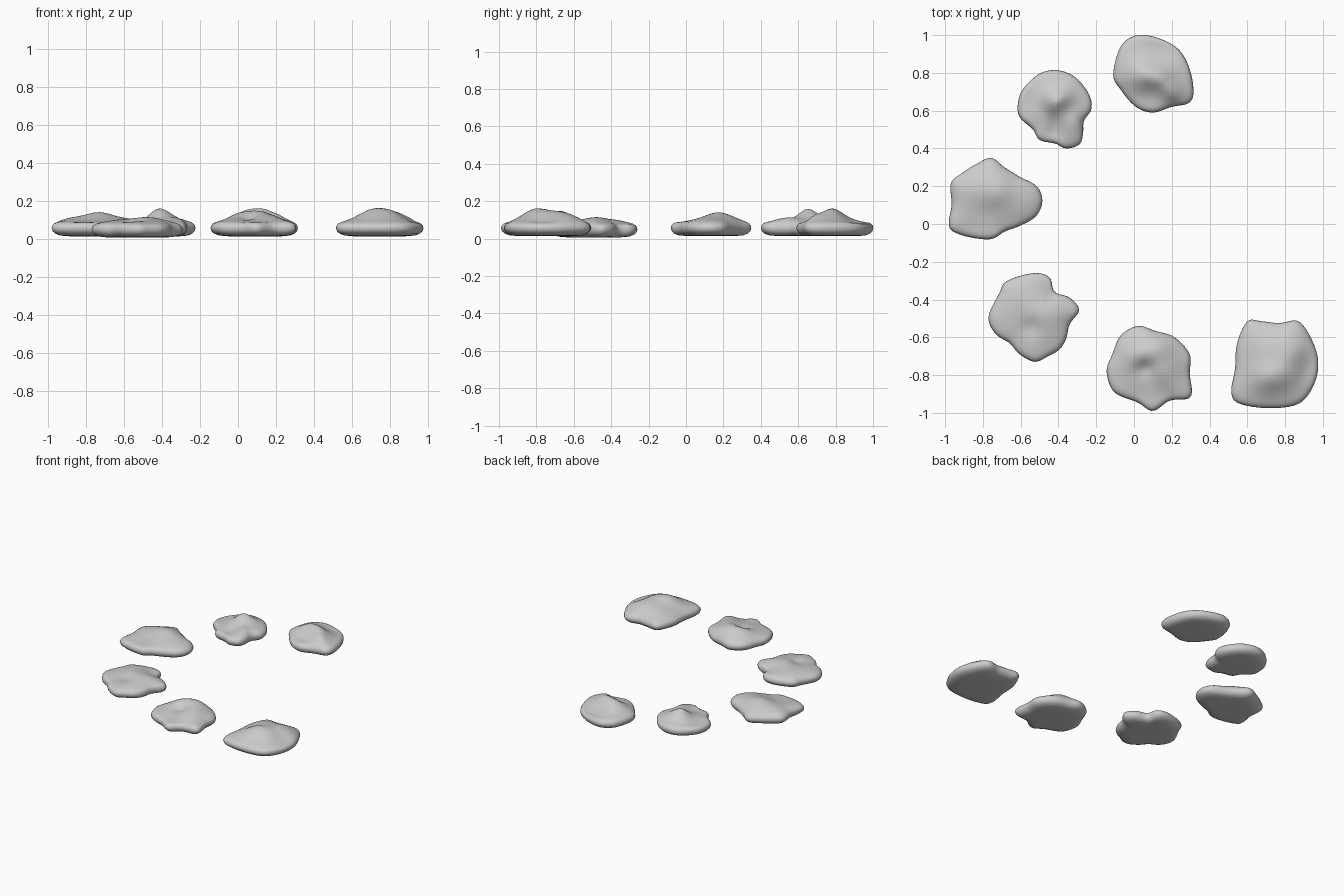
import bpy, bmesh, math
from mathutils import Vector

SEG = 72
# ring scale, height, share of the surface bumps applied there
PROFILE = [(.3, .014, 0), (.6, .014, 0), (.8, .018, 0), (.91, .027, 0), (.975, .04, 0),
           (1, .056, 0), (.985, .07, .05), (.95, .08, .2), (.89, .087, .5), (.82, .091, .8),
           (.74, .094, 1), (.65, .097, 1), (.56, .099, 1), (.47, .1, 1), (.38, .1, 1),
           (.29, .1, 1), (.2, .1, 1), (.1, .1, 1)]


def outline(pts):
    """Closed smooth curve through the points, resampled by equal length."""
    p = [Vector(q) for q in pts]
    n, dense = len(p), []
    for i in range(n):
        a, b, c, d = p[i - 1], p[i], p[(i + 1) % n], p[(i + 2) % n]
        for k in range(16):
            t = k / 16
            dense.append(.5 * (2 * b + (c - a) * t + (2 * a - 5 * b + 4 * c - d) * t * t
                               + (3 * b - a - 3 * c + d) * t ** 3))
    m = len(dense)
    acc = [0]
    for i in range(m):
        acc.append(acc[-1] + (dense[(i + 1) % m] - dense[i]).length)
    out, j = [], 0
    for s in range(SEG):
        target = acc[-1] * s / SEG
        while acc[j + 1] < target:
            j += 1
        f = (target - acc[j]) / (acc[j + 1] - acc[j])
        out.append(dense[j].lerp(dense[(j + 1) % m], f))
    return out


def stone(name, centre, pts, bumps, dz=0.0):
    """Flat pebble: rings shrunk from the outline; bumps are (x, y, radius, height)."""
    c, rim, bm = Vector(centre), outline(pts), bmesh.new()

    def put(xy, z, w):
        h = sum(b[3] * math.exp(-((xy.x - b[0]) ** 2 + (xy.y - b[1]) ** 2) / (2 * b[2] ** 2))
                for b in bumps)
        return bm.verts.new((xy.x, xy.y, z + w * h + dz))

    rings = [[put(c + (q - c) * s, z, w) for q in rim] for s, z, w in PROFILE]
    low, high = put(c, .014, 0), put(c, .1, 1)
    for i in range(SEG):
        j = (i + 1) % SEG
        for a, b in zip(rings, rings[1:]):
            bm.faces.new((a[i], a[j], b[j], b[i]))
        bm.faces.new((low, rings[0][j], rings[0][i]))
        bm.faces.new((high, rings[-1][i], rings[-1][j]))
    bmesh.ops.recalc_face_normals(bm, faces=bm.faces)
    for f in bm.faces:
        f.smooth = True
    me = bpy.data.meshes.new(name)
    bm.to_mesh(me)
    bm.free()
    bpy.context.collection.objects.link(bpy.data.objects.new(name, me))


# back stone
stone("stone_back", (.11, .8),
      [(-.11, .79), (-.07, .94), (.02, 1), (.14, .98), (.24, .92), (.295, .82), (.315, .7),
       (.29, .64), (.2, .62), (.1, .59), (.01, .62), (-.07, .71)],
      [(.05, .79, .06, .05), (.14, .77, .05, .045), (.2, .7, .04, .025),
       (.08, .7, .05, -.015), (.15, .93, .08, -.015)])

# back left stone with a sharp peak
stone("stone_back_left", (-.42, .62),
      [(-.615, .635), (-.59, .71), (-.51, .79), (-.415, .815), (-.315, .78), (-.24, .69),
       (-.225, .61), (-.265, .545), (-.27, .475), (-.29, .42), (-.36, .4), (-.415, .425),
       (-.5, .445), (-.535, .5), (-.605, .565)],
      [(-.42, .65, .045, .055), (-.36, .68, .04, .018), (-.32, .54, .05, .015),
       (-.42, .5, .04, -.015), (-.55, .65, .06, -.01)])

# left stone
stone("stone_left", (-.75, .13),
      [(-.98, .015), (-.965, .105), (-.97, .215), (-.91, .27), (-.83, .32), (-.755, .35),
       (-.685, .3), (-.605, .25), (-.515, .2), (-.485, .12), (-.52, .04), (-.605, -.01),
       (-.685, -.04), (-.755, -.08), (-.87, -.07), (-.965, -.035)],
      [(-.73, .17, .07, .04), (-.88, .17, .07, .01), (-.57, .12, .06, .008),
       (-.8, .03, .07, -.008)])

# front left stone, the flattest
stone("stone_front_left", (-.53, -.49),
      [(-.77, -.49), (-.71, -.36), (-.685, -.31), (-.605, -.275), (-.51, -.26), (-.445, -.285),
       (-.42, -.36), (-.34, -.39), (-.29, -.455), (-.34, -.53), (-.36, -.61), (-.395, -.665),
       (-.455, -.7), (-.525, -.73), (-.605, -.69), (-.66, -.63), (-.735, -.58)],
      [(-.48, -.48, .07, .022), (-.55, -.55, .04, -.015), (-.62, -.4, .08, .008),
       (-.45, -.36, .05, -.012)], -.007)

# front stone
stone("stone_front", (.09, -.76),
      [(-.145, -.78), (-.115, -.69), (-.07, -.59), (.02, -.54), (.11, -.565), (.215, -.6),
       (.295, -.69), (.295, -.79), (.3, -.915), (.19, -.935), (.1, -.99), (.02, -.945),
       (-.105, -.89)],
      [(.02, -.7, .06, .035), (.12, -.66, .06, .035), (.15, -.78, .06, .025),
       (.06, -.76, .035, -.025), (.1, -.88, .06, -.01)])

# front right stone with a broad crest
stone("stone_front_right", (.745, -.74),
      [(.515, -.89), (.535, -.765), (.545, -.635), (.6, -.515), (.675, -.515), (.77, -.525),
       (.87, -.515), (.94, -.61), (.975, -.725), (.955, -.845), (.875, -.95), (.715, -.975),
       (.555, -.95)],
      [(.7, -.81, .06, .045), (.8, -.79, .06, .035), (.83, -.67, .07, .035),
       (.7, -.66, .07, .025), (.91, -.76, .06, -.015)])
